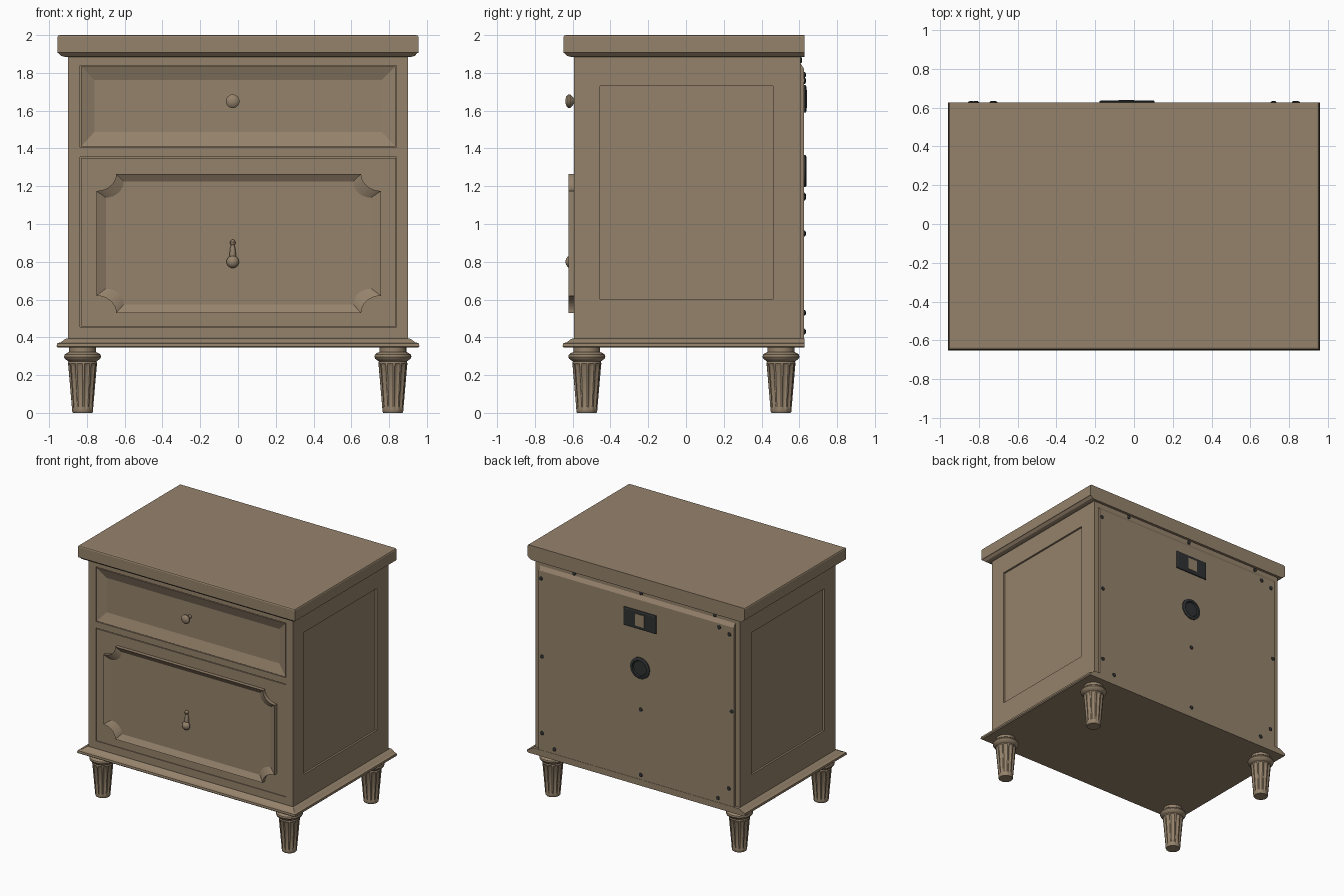
import bpy, bmesh, math
from mathutils import Matrix, Vector

if "Cube" in bpy.data.objects:
    bpy.data.objects.remove(bpy.data.objects["Cube"])


def material(name, col):
    m = bpy.data.materials.new(name)
    m.diffuse_color = (*col, 1)
    m.use_nodes = True
    m.node_tree.nodes["Principled BSDF"].inputs["Base Color"].default_value = m.diffuse_color
    return m


WOOD = material("taupe_wood", (0.30, 0.225, 0.148))
DARK = material("dark_metal", (0.028, 0.030, 0.031))


def finish(name, bm, mat, smooth=False):
    bmesh.ops.recalc_face_normals(bm, faces=bm.faces)
    me = bpy.data.meshes.new(name)
    bm.to_mesh(me)
    bm.free()
    me.materials.append(mat)
    ob = bpy.data.objects.new(name, me)
    bpy.context.collection.objects.link(ob)
    if smooth:
        bpy.ops.object.select_all(action='DESELECT')
        ob.select_set(True)
        bpy.context.view_layer.objects.active = ob
        bpy.ops.object.shade_smooth_by_angle(angle=math.radians(35))
    return ob


def loft(name, rings, mat=WOOD, smooth=False, matrix=None):
    """Skin a stack of equal-length point rings and cap both ends."""
    bm = bmesh.new()
    vs = [[bm.verts.new(p) for p in r] for r in rings]
    n = len(vs[0])
    for a, b in zip(vs, vs[1:]):
        for i in range(n):
            j = (i + 1) % n
            bm.faces.new((a[i], a[j], b[j], b[i]))
    bm.faces.new(vs[0])
    bm.faces.new(vs[-1])
    if matrix:
        bm.transform(matrix)
    return finish(name, bm, mat, smooth)


def lathe(name, prof, loc, axis='z', mat=WOOD, n=24):
    """Turn a (height, radius) profile; axis 'front' points to -y, 'back' to +y."""
    rings = [[(r * math.cos(2 * math.pi * i / n), r * math.sin(2 * math.pi * i / n), h)
              for i in range(n)] for h, r in prof]
    ang = {'z': 0, 'front': math.pi / 2, 'back': -math.pi / 2}[axis]
    return loft(name, rings, mat, True, Matrix.Translation(loc) @ Matrix.Rotation(ang, 4, 'X'))


def boxes(name, spans, mat=WOOD):
    bm = bmesh.new()
    for x0, x1, y0, y1, z0, z1 in spans:
        m = Matrix.Translation(((x0 + x1) / 2, (y0 + y1) / 2, (z0 + z1) / 2))
        bmesh.ops.create_cube(bm, size=1, matrix=m @ Matrix.Diagonal((x1 - x0, y1 - y0, z1 - z0, 1)))
    return finish(name, bm, mat)


def rect(x0, x1, z0, z1, y):
    return [(x0, y, z0), (x1, y, z0), (x1, y, z1), (x0, y, z1)]


def moulding(name, back, prof):
    """Stack of rectangles overhanging the body on front and sides, flush at the back."""
    return loft(name, [[(-.9 - o, -.593 - o, z), (.9 + o, -.593 - o, z), (.9 + o, back, z),
                        (-.9 - o, back, z)] for z, o in prof])


# Carcass with side recesses and drawer openings cut out
body = boxes("cabinet_body", [(-.9, .9, -.593, .607, .385, 1.895)])
cutter = boxes("body_cutter", [
    (-1, -.885, -.455, .46, .60, 1.73), (.885, 1, -.455, .46, .60, 1.73),
    (-.836, .84, -.7, -.555, 1.405, 1.84), (-.836, .84, -.7, -.58, .455, 1.354)])
mod = body.modifiers.new("openings", 'BOOLEAN')
mod.operation, mod.object, mod.solver = 'DIFFERENCE', cutter, 'EXACT'
bpy.context.view_layer.objects.active = body
bpy.ops.object.modifier_apply(modifier=mod.name)
bpy.data.objects.remove(cutter)

# Top slab with cove, and base moulding
moulding("table_top", .628, [(1.885, .018), (1.89, .035), (1.905, .05), (1.907, .056),
                             (1.99, .056), (1.997, .052), (2.0, .044)])
moulding("base_moulding", .628, [(.345, .052), (.352, .06), (.368, .058), (.374, .038),
                                 (.386, .022), (.394, .008)])

# Upper drawer: mitred bevel sloping to a recessed panel
loft("upper_drawer", [rect(-.831, .835, 1.41, 1.835, -.55), rect(-.831, .835, 1.41, 1.835, -.593),
                      rect(-.76, .76, 1.488, 1.762, -.565)])

# Lower drawer front
boxes("lower_drawer", [(-.831, .837, -.593, -.57, .458, 1.349)])


def notched(x0, x1, z0, z1, rx, rz, y, n=8):
    """Rectangle with concave elliptical corners."""
    pts = []
    for cx, cz, start in ((x0, z0, 90), (x1, z0, 180), (x1, z1, 270), (x0, z1, 360)):
        for i in range(n + 1):
            a = math.radians(start - 90 * i / n)
            pts.append((cx + rx * math.cos(a), y, cz + rz * math.sin(a)))
    return pts


# Raised frame with scooped corners
outer, inner = (-.75, .757, .53, 1.265, .105, .09), (-.70, .705, .573, 1.225, .095, .085)
loft("lower_drawer_panel", [notched(*outer, -.585), notched(*outer, -.622), notched(*inner, -.597)])

# Drawer knob and pull
lathe("upper_knob", [(0, .015), (.03, .015), (.042, .03), (.05, .036), (.06, .036),
                     (.069, .027), (.074, .01)], (-.028, -.564, 1.65), 'front')
lathe("lower_pull_ball", [(0, .02), (.008, .029), (.018, .033), (.03, .028), (.038, .017),
                          (.042, .005)], (-.028, -.596, .80), 'front')
lathe("lower_pull_stem", [(.82, .016), (.835, .018), (.88, .012), (.888, .009), (.895, .014),
                          (.905, .015), (.914, .009), (.918, .003)], (-.028, -.605, 0), n=16)

# Fluted tapered legs: (height, radius, flute depth)
leg_prof = [(0, .051, 0), (.004, .054, 0), (.02, .056, 0), (.035, .057, .13), (.245, .075, .13),
            (.262, .077, 0), (.272, .074, 0), (.278, .082, 0), (.287, .094, 0), (.297, .098, 0),
            (.308, .095, 0), (.317, .084, 0), (.322, .071, 0), (.348, .071, 0)]
N = 48
leg_rings = [[(r * (1 - d * (i % 4 > 1)) * math.cos(2 * math.pi * i / N),
               r * (1 - d * (i % 4 > 1)) * math.sin(2 * math.pi * i / N), z) for i in range(N)]
             for z, r, d in leg_prof]
for side, x in (("left", -.823), ("right", .82)):
    for end, y in (("front", -.525), ("back", .503)):
        loft(f"{end}_{side}_leg", leg_rings, WOOD, True, Matrix.Translation((x, y, 0)))

# Back panel with chamfered top
loft("back_panel", [rect(-.86, .86, .385, 1.85, .60), rect(-.86, .86, .385, 1.85, .607),
                    rect(-.86, .86, .385, 1.82, .626)])

# Power outlet and cable grommet on the back
loft("outlet_plate", [rect(-.178, .107, 1.59, 1.735, .62), rect(-.178, .107, 1.59, 1.735, .633),
                      rect(-.17, .099, 1.598, 1.727, .638)], DARK)
boxes("outlet_insert", [(-.08, .0, .63, .641, 1.615, 1.71)])
lathe("cable_grommet", [(0, .085), (.007, .085), (.013, .076), (.013, .062), (.004, .056),
                        (.004, .02)], (-.035, .625, 1.28), 'back', DARK, 32)

# Back screws: panel face, then the rail above it
screws = [(.84, 1.76), (-.73, 1.79), (-.82, 1.757), (.83, 1.14), (-.84, 1.15), (-.04, .95),
          (.83, .53), (.72, .43), (-.04, .43), (-.72, .43), (-.815, .53)]
rail = [(.56, 1.868), (-.03, 1.868), (-.68, 1.868)]
for pts, y in ((screws, .624), (rail, .605)):
    for x, z in pts:
        lathe("back_screw", [(0, .016), (.006, .015), (.01, .008)], (x, y, z), 'back', DARK, 12)
